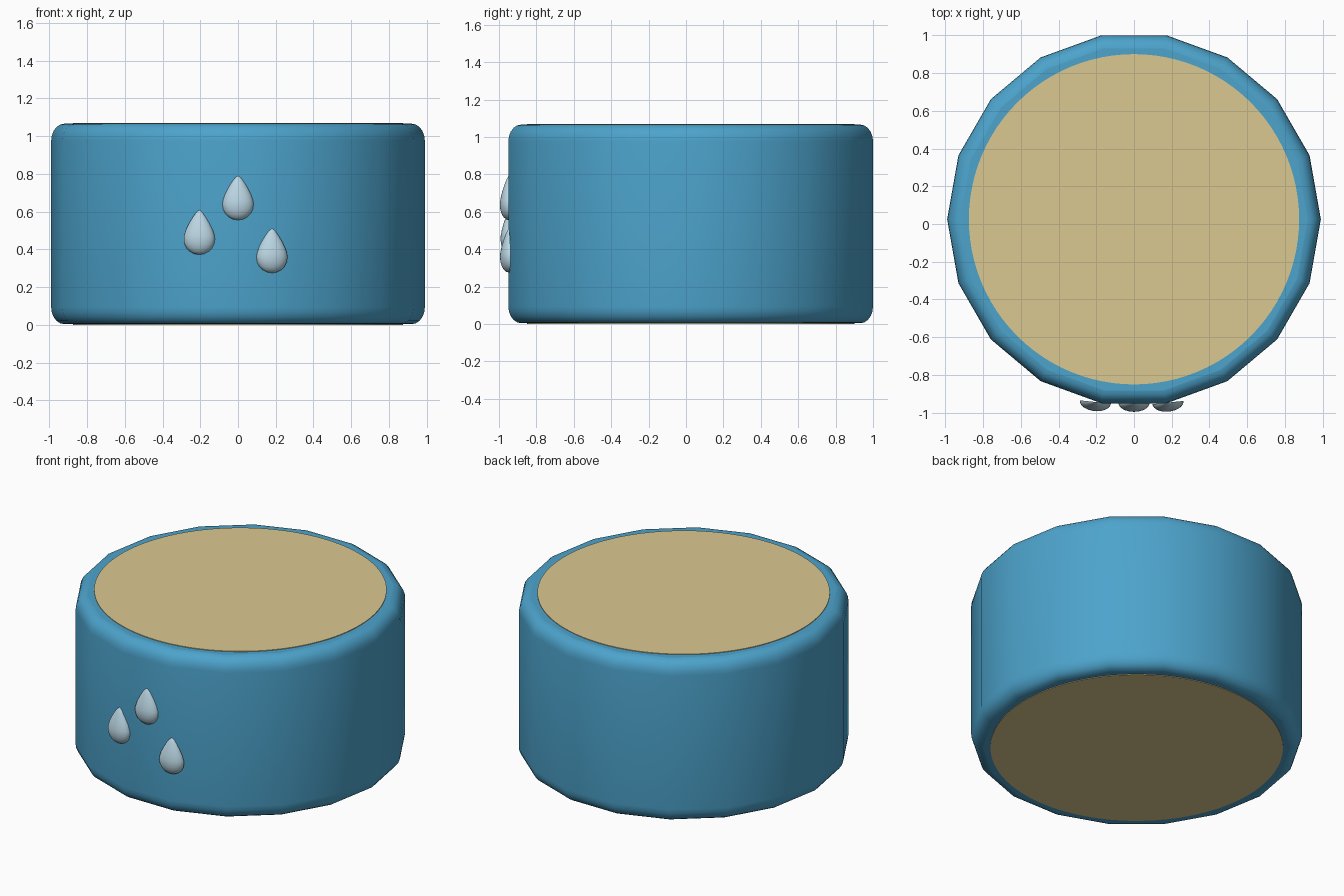
import bpy
import bmesh
from math import sin, cos, pi, radians
from mathutils import Matrix

if "Cube" in bpy.data.objects:
    bpy.data.objects.remove(bpy.data.objects["Cube"])


def material(name, rgb):
    m = bpy.data.materials.new(name)
    lin = [c / 12.92 if c <= 0.04045 else ((c + 0.055) / 1.055) ** 2.4 for c in rgb]
    m.diffuse_color = (*lin, 1)
    m.use_nodes = True
    m.node_tree.nodes["Principled BSDF"].inputs["Base Color"].default_value = m.diffuse_color
    return m


blue = material("blue", (0.30, 0.64, 0.80))
tan = material("tan", (0.86, 0.785, 0.57))
pale = material("pale water blue", (0.73, 0.84, 0.89))


def lathe(name, profile, segments, mat, arc=2 * pi, start=0.0, matrix=Matrix()):
    """Sweep (radius, z) points, bottom to top, around z and close every opening."""
    bm = bmesh.new()
    full = arc > 6.28
    count = segments if full else segments + 1
    rings = []
    for r, z in profile:
        if r == 0:
            rings.append([bm.verts.new((0, 0, z))] * count)
        else:
            rings.append([bm.verts.new((r * cos(start + arc * i / segments),
                                        r * sin(start + arc * i / segments), z))
                          for i in range(count)])
    for low, high in zip(rings, rings[1:]):
        for i in range(segments):
            j = (i + 1) % count
            quad = list(dict.fromkeys((low[i], low[j], high[j], high[i])))
            bm.faces.new(quad).smooth = True
    if full:
        bm.faces.new(rings[0][::-1])
        bm.faces.new(rings[-1])
    else:
        # flat back of a half solid
        outline = [k[0] for k in rings] + [k[-1] for k in reversed(rings)]
        bm.faces.new(list(dict.fromkeys(outline)))
    bmesh.ops.recalc_face_normals(bm, faces=bm.faces[:])
    bm.transform(matrix)
    mesh = bpy.data.meshes.new(name)
    bm.to_mesh(mesh)
    bm.free()
    mesh.materials.append(mat)
    obj = bpy.data.objects.new(name, mesh)
    bpy.context.collection.objects.link(obj)
    return obj


CY = 0.025      # centre of the drum; the drops stick out at the front
centre = Matrix.Translation((0, CY, 0))

# 18-sided drum with rounded rims
R, BEV_R, BEV_Z, LOW, HIGH = 0.99, 0.07, 0.09, 0.004, 1.066
quarter = [(R - BEV_R * (1 - cos(a)), BEV_Z * (1 - sin(a)))
           for a in [pi / 2 * k / 5 for k in range(5, -1, -1)]]
profile = [(r, LOW + z) for r, z in quarter]
profile += [(r, HIGH - z) for r, z in reversed(quarter)]
lathe("drum_body", profile, 18, blue, matrix=centre)

# thin round plates on the top and bottom
for name, z0, z1 in (("top_disc", 1.063, 1.07), ("bottom_disc", 0.0, 0.007)):
    disc = lathe(name, [(0.875, z0), (0.875, z1)], 96, tan, matrix=centre)
    for f in disc.data.polygons:
        f.use_smooth = len(f.vertices) == 4

# half teardrops on the front wall: round below, pointed above
drop = [(0, -0.085)]
drop += [(0.083 * cos(a), 0.083 * sin(a) - 0.002)
         for a in [radians(d) for d in (-72, -54, -36, -18, 0, 14)]]
drop += [(0.070, 0.050), (0.054, 0.082), (0.036, 0.112), (0.018, 0.137), (0, 0.152)]
for i, (x, y, z, turn) in enumerate(((0, -0.947, 0.64, 0),
                                     (-0.205, -0.943, 0.457, -6),
                                     (0.18, -0.946, 0.36, 6))):
    place = (Matrix.Translation((x, y, z)) @ Matrix.Rotation(radians(turn), 4, 'Z')
             @ Matrix.Diagonal((1, 0.58, 1, 1)))
    lathe(f"water_drop_{i + 1}", drop, 16, pale, arc=pi, start=pi, matrix=place)
